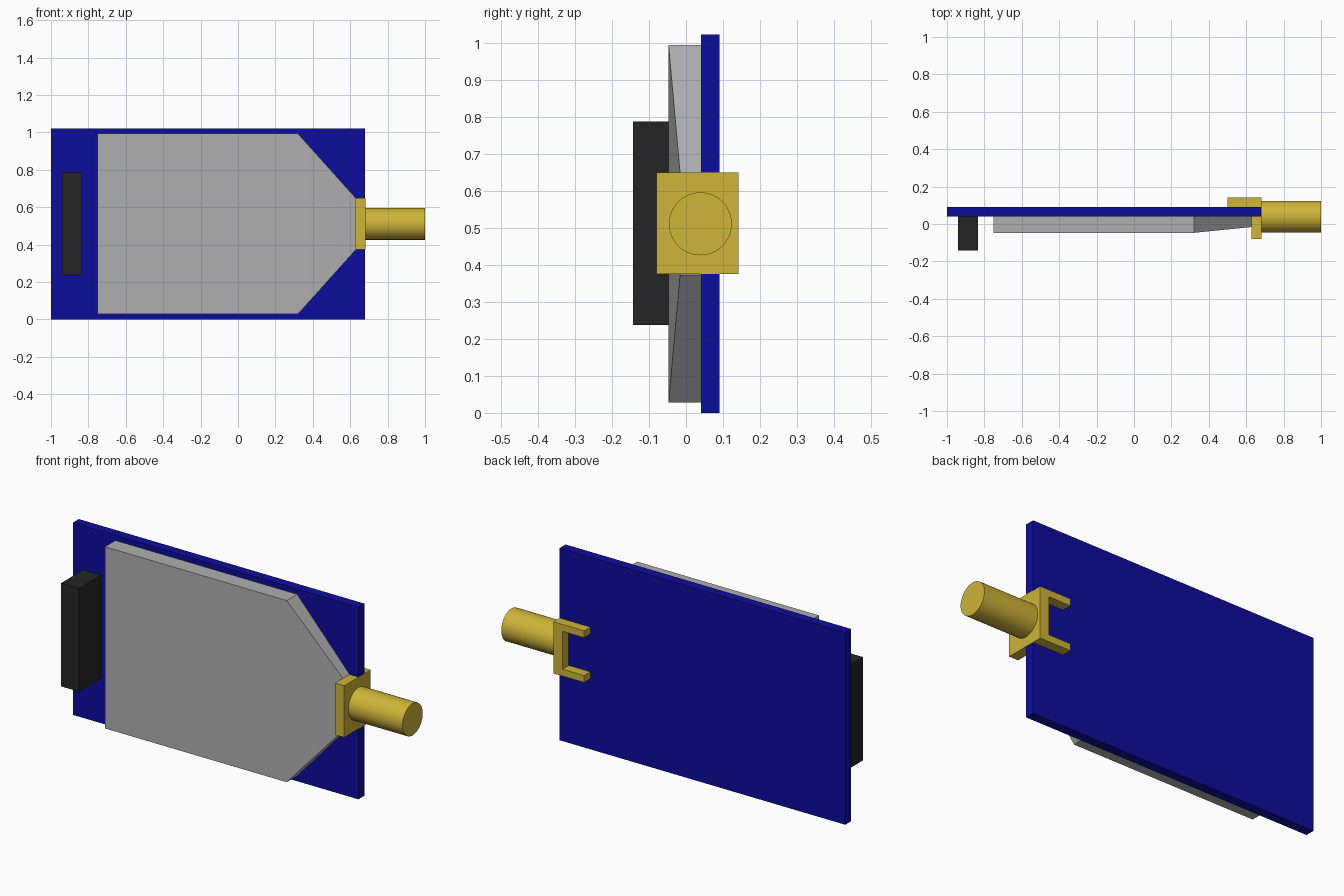
import bpy
import bmesh
import math
from mathutils import Matrix, Vector

default = bpy.data.objects.get("Cube")
if default:
    bpy.data.objects.remove(default, do_unlink=True)


def material(name, rgb):
    mat = bpy.data.materials.new(name)
    mat.use_nodes = True
    color = (*rgb, 1.0)
    mat.diffuse_color = color
    mat.node_tree.nodes["Principled BSDF"].inputs["Base Color"].default_value = color
    return mat


blue = material("board blue", (0.004, 0.004, 0.34))
grey = material("shield grey", (0.43, 0.43, 0.43))
gold = material("connector gold", (0.62, 0.46, 0.04))
black = material("header black", (0.0185, 0.0185, 0.0185))


def finish(bm, name, mat, smooth=False):
    bmesh.ops.recalc_face_normals(bm, faces=bm.faces)
    mesh = bpy.data.meshes.new(name)
    bm.to_mesh(mesh)
    bm.free()
    mesh.materials.append(mat)
    obj = bpy.data.objects.new(name, mesh)
    bpy.context.collection.objects.link(obj)
    if smooth:
        bpy.ops.object.select_all(action="DESELECT")
        obj.select_set(True)
        bpy.context.view_layer.objects.active = obj
        bpy.ops.object.shade_smooth_by_angle(angle=math.radians(30))
    return obj


def box(name, x, y, z, mat):
    bm = bmesh.new()
    bmesh.ops.create_cube(bm, size=1)
    spans = (x, y, z)
    for v in bm.verts:
        v.co = Vector([(a + b) / 2 + c * (b - a) for (a, b), c in zip(spans, v.co)])
    return finish(bm, name, mat)


BOARD_FRONT, BOARD_BACK, EDGE = 0.04, 0.09, 0.68
MID_Z = 0.511

# Circuit board and header block
box("circuit_board", (-1, EDGE), (BOARD_FRONT, BOARD_BACK), (0, 1.022), blue)
box("header_block", (-0.94, -0.835), (-0.143, BOARD_FRONT), (0.237, 0.787), black)

# Shield cover: wide flat plate that narrows and thins towards the connector
sections = [(-0.75, 0.483, -0.047), (0.32, 0.483, -0.047), (0.63, 0.138, -0.016)]
bm = bmesh.new()
rings = []
for x, half, front in sections:
    corners = [(front, -half), (front, half), (BOARD_FRONT, half), (BOARD_FRONT, -half)]
    rings.append([bm.verts.new((x, y, MID_Z + dz)) for y, dz in corners])
for a, b in zip(rings, rings[1:]):
    for i in range(4):
        j = (i + 1) % 4
        bm.faces.new((a[i], a[j], b[j], b[i]))
bm.faces.new(rings[0])
bm.faces.new(rings[-1])
finish(bm, "shield_cover", grey, smooth=True)

# Edge connector: flange straddling the board, two rear legs and a round barrel
box("connector_flange", (0.627, EDGE + 0.001), (-0.08, 0.142), (0.375, 0.65), gold)
for side, z in (("lower", (0.375, 0.412)), ("upper", (0.613, 0.65))):
    box(f"connector_{side}_leg", (0.5, 0.63), (BOARD_BACK, 0.142), z, gold)

bm = bmesh.new()
place = Matrix.Translation(((EDGE + 1) / 2, 0.039, MID_Z)) @ Matrix.Rotation(math.pi / 2, 4, "Y")
bmesh.ops.create_cone(bm, cap_ends=True, segments=48, radius1=0.085, radius2=0.085,
                      depth=1 - EDGE, matrix=place)
finish(bm, "connector_barrel", gold, smooth=True)
